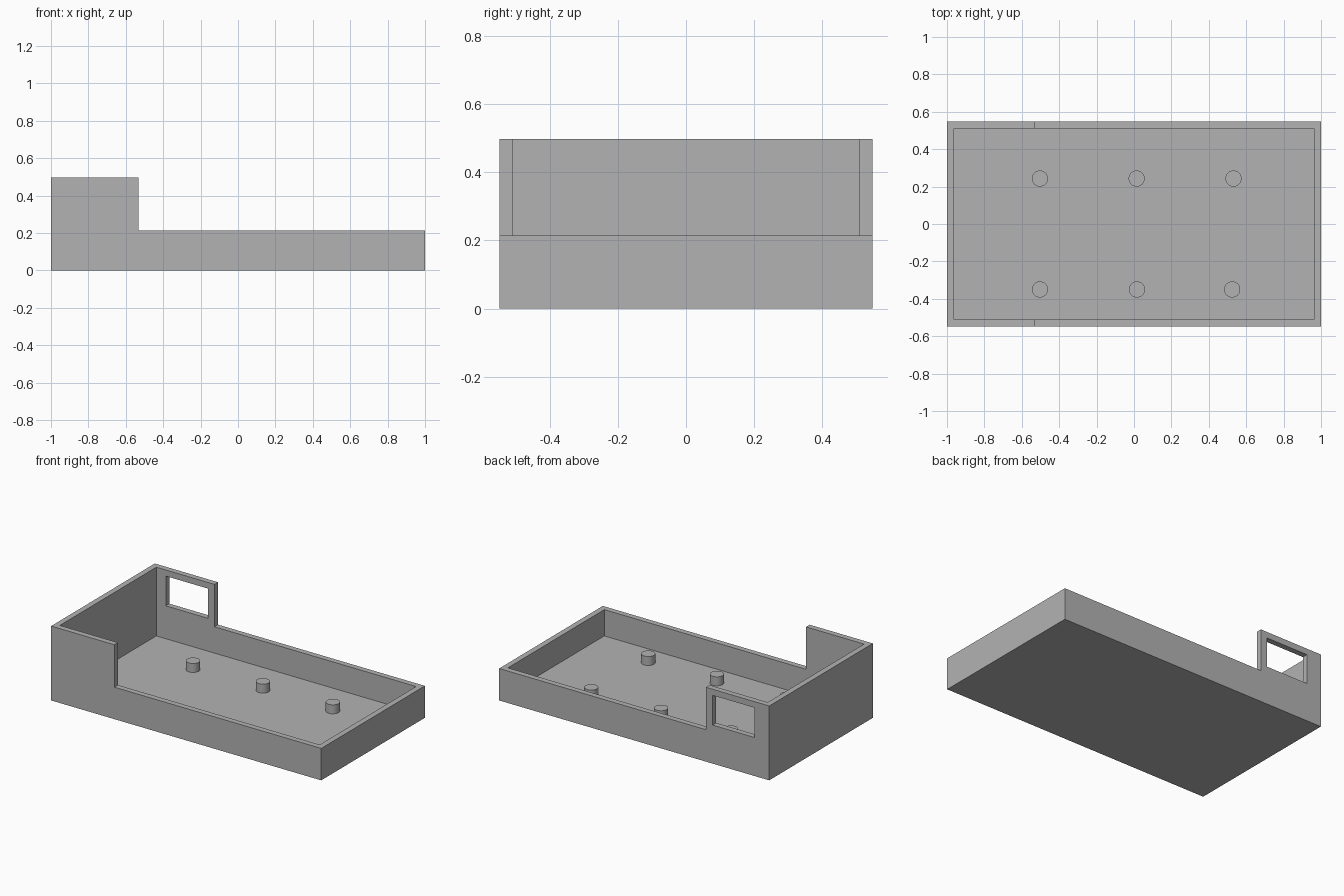
import bpy
import bmesh
from mathutils import Matrix, Vector

cube = bpy.data.objects.get("Cube")
if cube:
    bpy.data.objects.remove(cube, do_unlink=True)

# Overall sizes
HALF_X, HALF_Y = 1.0, 0.548
WALL = 0.038
LOW, HIGH, STEP_X = 0.214, 0.498, -0.532
POST_RADIUS, POST_TOP = 0.043, 0.098

grey = bpy.data.materials.new("plain grey")
grey.use_nodes = True
colour = (0.45, 0.45, 0.45, 1)
grey.diffuse_color = colour
grey.node_tree.nodes["Principled BSDF"].inputs["Base Color"].default_value = colour


def make_object(name, bm):
    bmesh.ops.recalc_face_normals(bm, faces=bm.faces)
    mesh = bpy.data.meshes.new(name)
    bm.to_mesh(mesh)
    bm.free()
    mesh.materials.append(grey)
    obj = bpy.data.objects.new(name, mesh)
    bpy.context.collection.objects.link(obj)
    return obj


def box(name, low, high):
    low, high = Vector(low), Vector(high)
    bm = bmesh.new()
    bmesh.ops.create_cube(bm, size=1)
    bmesh.ops.scale(bm, vec=high - low, verts=bm.verts)
    bmesh.ops.translate(bm, vec=(low + high) / 2, verts=bm.verts)
    return make_object(name, bm)


def cut(target, cutter):
    cutter.hide_render = True
    mod = target.modifiers.new("cut", 'BOOLEAN')
    mod.operation = 'DIFFERENCE'
    mod.solver = 'EXACT'
    mod.object = cutter
    bpy.context.view_layer.objects.active = target
    bpy.ops.object.modifier_apply(modifier=mod.name)
    bpy.data.objects.remove(cutter, do_unlink=True)


# Tray: stepped side profile extruded across the depth
profile = [(-HALF_X, 0), (HALF_X, 0), (HALF_X, LOW),
           (STEP_X, LOW), (STEP_X, HIGH), (-HALF_X, HIGH)]
bm = bmesh.new()
side = bm.faces.new([bm.verts.new((x, -HALF_Y, z)) for x, z in profile])
extruded = bmesh.ops.extrude_face_region(bm, geom=[side])["geom"]
bmesh.ops.translate(bm, vec=(0, 2 * HALF_Y, 0),
                    verts=[v for v in extruded if isinstance(v, bmesh.types.BMVert)])
tray = make_object("tray", bm)

# Hollow inside, then the window through the tall part of the back wall
cut(tray, box("cavity_cutter", (WALL - HALF_X, WALL - HALF_Y, WALL),
              (HALF_X - WALL, HALF_Y - WALL, 1)))
cut(tray, box("window_cutter", (-0.892, HALF_Y - 2 * WALL, 0.258),
              (-0.581, HALF_Y + WALL, 0.457)))

# Mounting posts, slightly sunk into the floor
rows = {"back": (0.243, (-0.503, 0.014, 0.532)),
        "front": (-0.35, (-0.503, 0.016, 0.525))}
base = WALL / 2
for row, (y, xs) in rows.items():
    for number, x in enumerate(xs, 1):
        bm = bmesh.new()
        bmesh.ops.create_cone(bm, cap_ends=True, segments=48, radius1=POST_RADIUS,
                              radius2=POST_RADIUS, depth=POST_TOP - base,
                              matrix=Matrix.Translation((x, y, (POST_TOP + base) / 2)))
        post = make_object(f"{row}_post_{number}", bm)
        bpy.ops.object.select_all(action='DESELECT')
        post.select_set(True)
        bpy.context.view_layer.objects.active = post
        bpy.ops.object.shade_smooth_by_angle()
